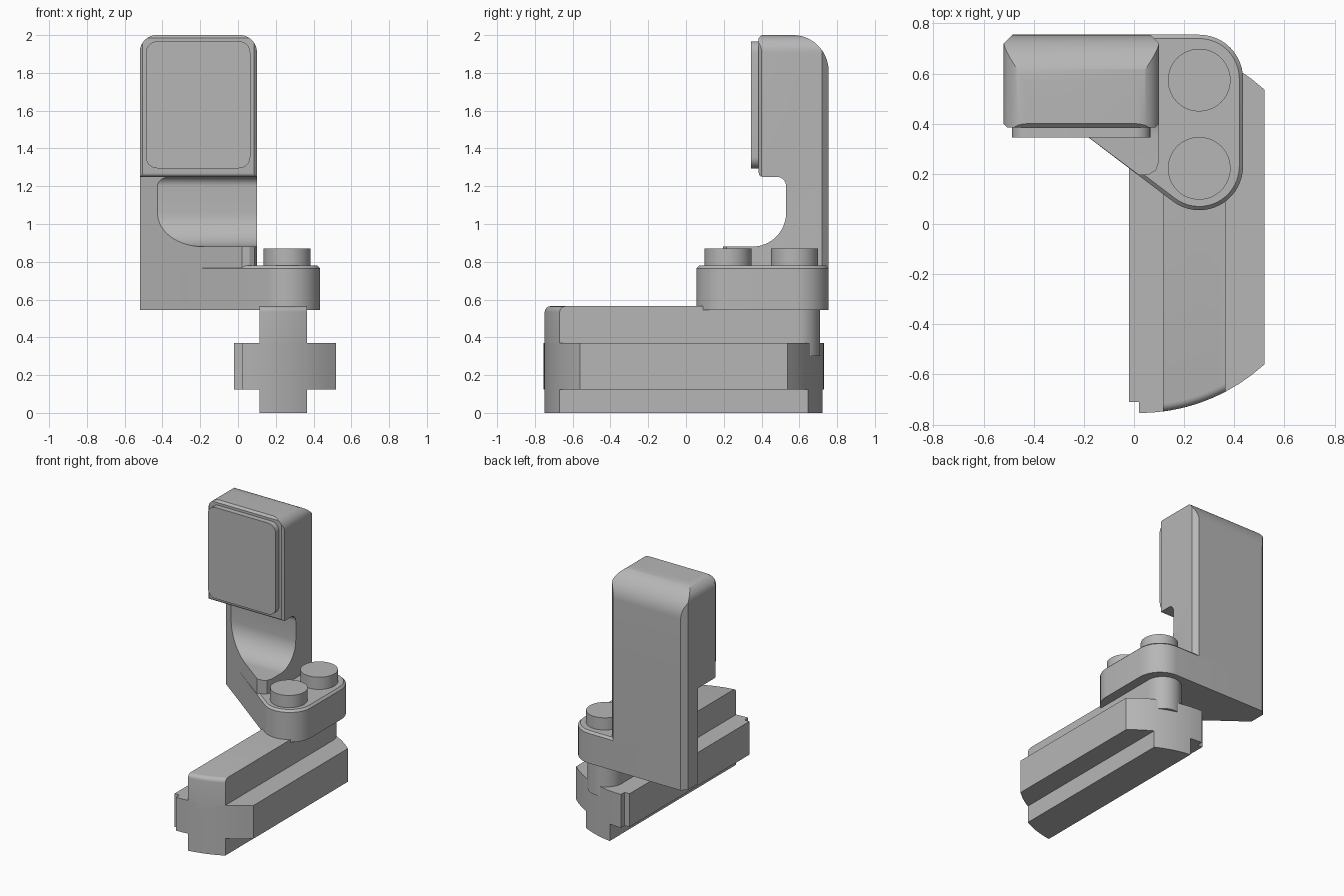
import bpy, bmesh
from math import sin, cos, radians, sqrt

if "Cube" in bpy.data.objects:
    bpy.data.objects.remove(bpy.data.objects["Cube"], do_unlink=True)

grey = bpy.data.materials.new("plain grey")
grey.use_nodes = True
colour = (0.47, 0.47, 0.47, 1)
grey.diffuse_color = colour
grey.node_tree.nodes["Principled BSDF"].inputs["Base Color"].default_value = colour
parts = []


def arc(cx, cy, r, a0, a1, n=12):
    angles = [radians(a0 + (a1 - a0) * i / n) for i in range(n + 1)]
    return [(cx + r * cos(a), cy + r * sin(a)) for a in angles]


def prism(name, outline, axis, lo, hi, bevel=0, edge_rule=None, segments=1):
    """Extrude a 2D outline along an axis, optionally bevelling chosen edges."""
    place = {"x": lambda u, v, w: (w, u, v),
             "y": lambda u, v, w: (u, w, v),
             "z": lambda u, v, w: (u, v, w)}[axis]
    bm = bmesh.new()
    rings = [[bm.verts.new(place(u, v, w)) for u, v in outline] for w in (lo, hi)]
    for ring in rings:
        bm.faces.new(ring)
    n = len(outline)
    for i in range(n):
        j = (i + 1) % n
        bm.faces.new((rings[0][i], rings[0][j], rings[1][j], rings[1][i]))
    bmesh.ops.recalc_face_normals(bm, faces=bm.faces)
    if bevel:
        edges = [e for e in bm.edges if all(edge_rule(v.co) for v in e.verts)]
        bmesh.ops.bevel(bm, geom=edges, offset=bevel, segments=segments,
                        profile=0.5, affect="EDGES")
    mesh = bpy.data.meshes.new(name)
    bm.to_mesh(mesh)
    bm.free()
    mesh.materials.append(grey)
    obj = bpy.data.objects.new(name, mesh)
    bpy.context.collection.objects.link(obj)
    parts.append(obj)
    return obj


def intersect(obj, *cutters):
    """Keep only the volume shared with every cutter, then drop the cutters."""
    for cutter in cutters:
        mod = obj.modifiers.new("shape", "BOOLEAN")
        mod.operation, mod.solver, mod.object = "INTERSECT", "EXACT", cutter
    bpy.context.view_layer.update()
    graph = bpy.context.evaluated_depsgraph_get()
    mesh = bpy.data.meshes.new_from_object(obj.evaluated_get(graph))
    obj.modifiers.clear()
    obj.data = mesh
    mesh.materials.clear()
    mesh.materials.append(grey)
    for cutter in cutters:
        parts.remove(cutter)
        bpy.data.objects.remove(cutter, do_unlink=True)


# Rail: cross-shaped bar whose ends follow one large circle
RX, RY, RR = 0.02, -0.012, 0.742


def end_curve(x0, x1, side, n=10):
    xs = [x0 + (x1 - x0) * i / n for i in range(n + 1)]
    return [(x, RY + side * sqrt(RR ** 2 - (x - RX) ** 2)) for x in xs]


wide = ([(-0.02, -0.71), (0.02, -0.71)] + end_curve(0.021, 0.52, -1)
        + end_curve(0.52, 0.021, 1) + [(0.02, 0.686), (-0.02, 0.686)])
prism("rail_flanges", wide, "z", 0.125, 0.37)
prism("rail_lower_web", end_curve(0.115, 0.365, -1) + end_curve(0.365, 0.115, 1),
      "z", 0, 0.37)
prism("rail_upper_web", end_curve(0.115, 0.365, -1) + arc(0.24, 0.585, 0.125, 0, 180, 24),
      "z", 0.3, 0.565, 0.03, lambda c: c.z > 0.56 and c.y < -0.6, 4)


# Arm plate with rounded end and slanted front
def slant(x):
    return 0.345 - 0.75 * (x + 0.18)


KX, K_FRONT, K_BACK = 0.26, 0.23, 0.58
plate = ([(-0.3, 0.755), (-0.3, slant(-0.3))]
         + arc(KX, K_FRONT, 0.175, 233, 360, 18) + arc(KX, K_BACK, 0.175, 0, 90))
prism("arm_plate", plate, "z", 0.545, 0.78, 0.015, lambda c: c.z > 0.77)

# Two round knobs
for label, y in (("front", K_FRONT - 0.008), ("back", K_BACK - 0.006)):
    prism(label + "_knob", arc(KX, y, 0.125, 0, 352.5, 47), "z", 0.75, 0.87)

# Lower column: scooped side profile trimmed to the slanted plan
L, R, BACK = -0.52, 0.1, 0.755
scoop = ([(BACK, 0.545), (BACK, 1.25)] + arc(0.48, 1.20, 0.05, 90, 0, 8)
         + arc(0.35, 1.06, 0.18, 0, -90, 16) + [(0.05, 0.88), (0.05, 0.545)])
column = prism("column", scoop, "x", L - 0.05, R + 0.05)
column_plan = [(L, slant(L)), (0.02, slant(0.02)), (0.06, 0.197), (0.088, 0.215),
               (R, 0.25), (R, 0.72), (R - 0.035, BACK), (L + 0.035, BACK), (L, 0.72)]
intersect(column, prism("column_cutter", column_plan, "z", 0.4, 1.4))

# Head: side profile, front outline and plan intersected
FRONT = 0.385
side = ([(BACK + 0.02, 1.25), (FRONT + 0.02, 1.25)]
        + arc(FRONT + 0.02, 1.27, 0.02, 262, 180, 5)
        + [(FRONT, 1.985), (FRONT + 0.015, 2.0)]
        + arc(BACK - 0.19, 1.81, 0.19, 90, 0, 16) + [(BACK, 1.3), (BACK, 1.25)])
side = side[1:]
head = prism("head", side, "x", L - 0.05, R + 0.05)
outline = ([(L, 1.1), (R, 1.1)] + arc(R - 0.09, 1.91, 0.09, 0, 90)
           + arc(L + 0.09, 1.91, 0.09, 90, 180))
head_plan = [(L, FRONT + 0.015), (L + 0.015, FRONT), (R - 0.015, FRONT),
             (R, FRONT + 0.015), (R, 0.72), (R - 0.035, BACK),
             (L + 0.035, BACK), (L, 0.72)]
intersect(head, prism("outline_cutter", outline, "y", 0.2, 0.9),
          prism("plan_cutter", head_plan, "z", 1.0, 2.2))

# Rounded front pad
x0, x1, z0, z1, r = -0.487, 0.065, 1.295, 1.967, 0.06
pad = (arc(x1 - r, z1 - r, r, 0, 90, 8) + arc(x0 + r, z1 - r, r, 90, 180, 8)
       + arc(x0 + r, z0 + r, r, 180, 270, 8) + arc(x1 - r, z0 + r, r, 270, 360, 8))
prism("front_pad", pad, "y", 0.345, 0.395)

# Smooth the curved faces and keep hard edges
bpy.ops.object.select_all(action="DESELECT")
for obj in parts:
    obj.select_set(True)
bpy.context.view_layer.objects.active = parts[0]
bpy.ops.object.shade_smooth_by_angle(angle=radians(25))
